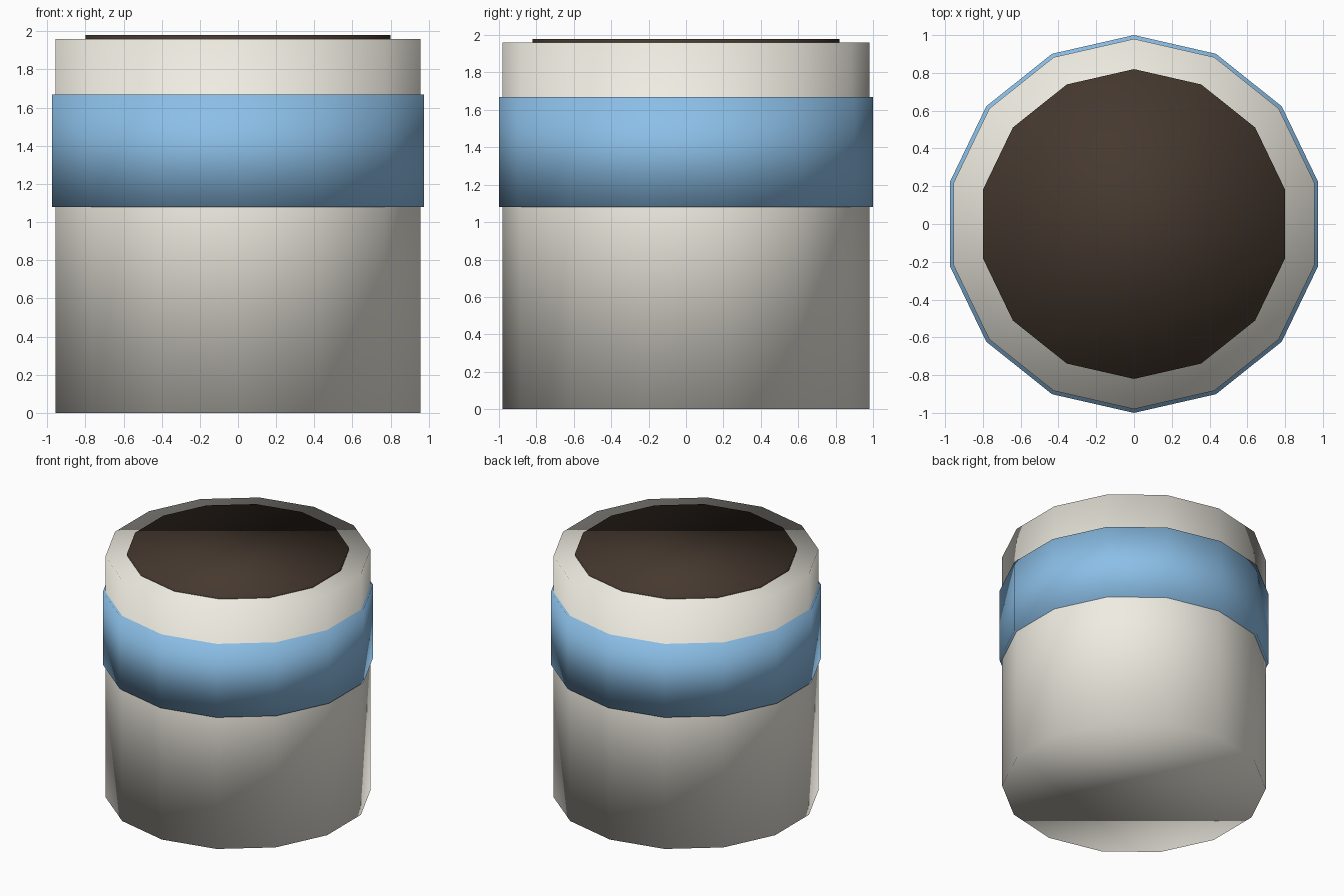
import bpy

if "Cube" in bpy.data.objects:
    bpy.data.objects.remove(bpy.data.objects["Cube"])

SIDES = 14


def material(name, color):
    mat = bpy.data.materials.new(name)
    mat.diffuse_color = (*color, 1.0)
    mat.use_nodes = True
    mat.node_tree.nodes["Principled BSDF"].inputs["Base Color"].default_value = mat.diffuse_color
    return mat


def drum(name, radius, bottom, top, mat):
    # Capped 14-sided cylinder, smooth shaded across every face, one vertex on +y
    bpy.ops.mesh.primitive_cylinder_add(
        vertices=SIDES, radius=radius, depth=top - bottom,
        end_fill_type='NGON', location=(0, 0, (bottom + top) / 2))
    obj = bpy.context.object
    obj.name = name
    obj.data.materials.append(mat)
    bpy.ops.object.shade_smooth()
    return obj


cream = material("cream", (0.87, 0.84, 0.76))
blue = material("blue", (0.26, 0.52, 0.80))
brown = material("dark_brown", (0.06, 0.04, 0.028))

# Cup body, coloured band around it, and the dark drink surface on top
drum("cup_body", 0.98, 0.0, 1.96, cream)
drum("cup_band", 1.0, 1.08, 1.67, blue)
drum("drink_surface", 0.82, 1.94, 1.98, brown)
